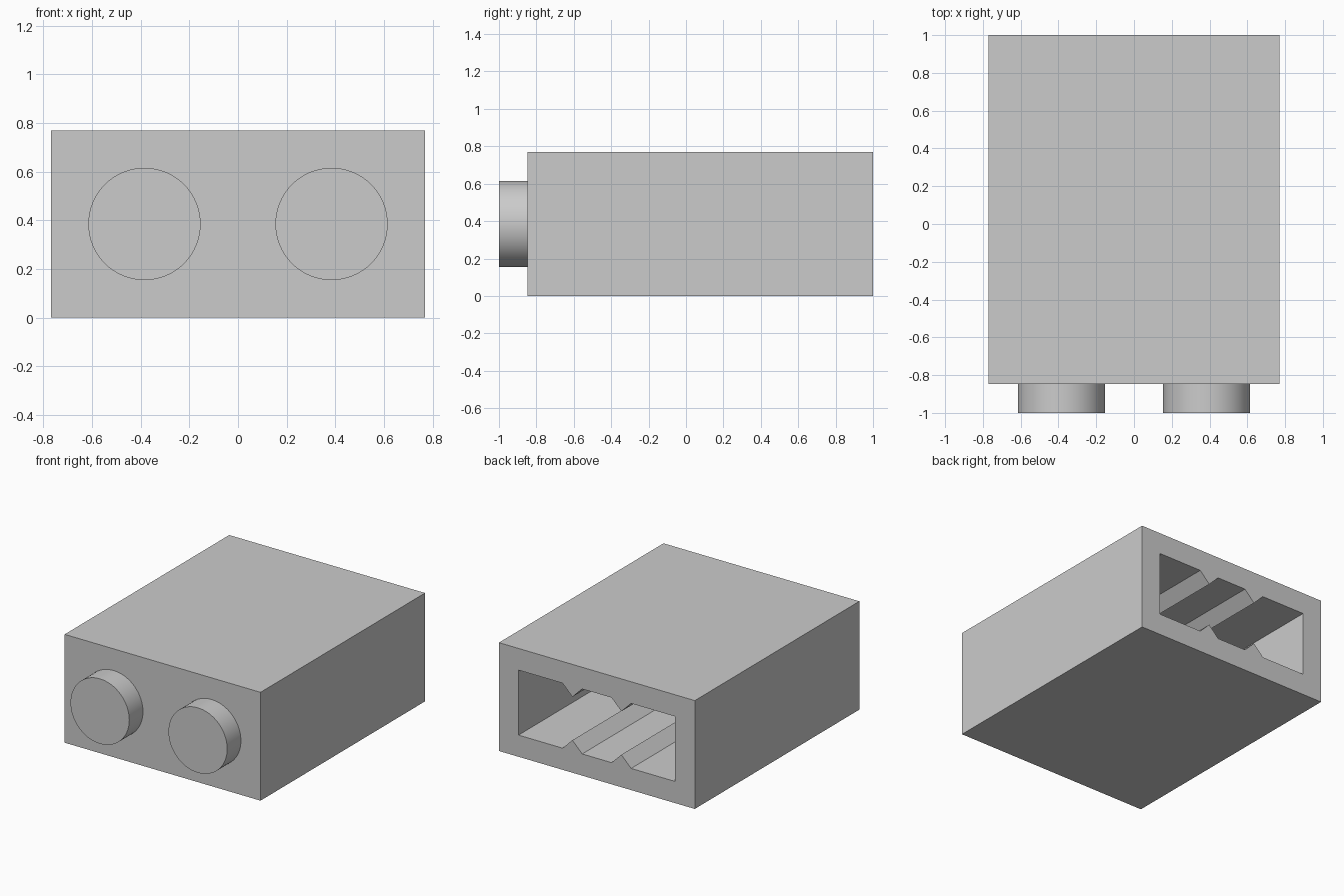
import bpy
import bmesh
from math import radians
from mathutils import Matrix

if "Cube" in bpy.data.objects:
    bpy.data.objects.remove(bpy.data.objects["Cube"], do_unlink=True)

# Proportions
U = 2 / 20.8                 # one design unit
HALF_W, HEIGHT = 8 * U, 8 * U
WALL = 1.6 * U
FRONT, BACK = -1 + WALL, 1.0
MID = HEIGHT / 2

grey = bpy.data.materials.new("light_grey")
grey.use_nodes = True
colour = (0.6, 0.6, 0.6, 1)
grey.diffuse_color = colour
grey.node_tree.nodes["Principled BSDF"].inputs["Base Color"].default_value = colour


def make_object(name, bm):
    bmesh.ops.recalc_face_normals(bm, faces=bm.faces)
    mesh = bpy.data.meshes.new(name)
    bm.to_mesh(mesh)
    bm.free()
    mesh.materials.append(grey)
    obj = bpy.data.objects.new(name, mesh)
    bpy.context.collection.objects.link(obj)
    return obj


def prism(name, outline, y0, y1):
    """Extrude an (x, z) outline along y."""
    bm = bmesh.new()
    face = bm.faces.new([bm.verts.new((x, y0, z)) for x, z in outline])
    moved = bmesh.ops.extrude_face_region(bm, geom=[face], use_keep_orig=True)["geom"]
    verts = [v for v in moved if isinstance(v, bmesh.types.BMVert)]
    bmesh.ops.translate(bm, vec=(0, y1 - y0, 0), verts=verts)
    return make_object(name, bm)


# Outer block
block = prism("block_shell",
              [(-HALF_W, 0), (HALF_W, 0), (HALF_W, HEIGHT), (-HALF_W, HEIGHT)],
              FRONT, BACK)

# Rear cavity with V-shaped ridges on its floor and ceiling
half_h = MID - WALL
ridge = 0.8 * U
quarter = [(HALF_W - WALL, half_h), (2 * U + ridge, half_h),
           (2 * U, half_h - ridge), (2 * U - ridge, half_h)]
upper = quarter + [(-x, h) for x, h in reversed(quarter)]
outline = [(x, MID + h) for x, h in upper] + [(x, MID - h) for x, h in reversed(upper)]
cutter = prism("cavity_cutter", outline, FRONT + WALL, BACK + WALL)
cutter.hide_render = True

cut = block.modifiers.new("cavity", "BOOLEAN")
cut.operation = "DIFFERENCE"
cut.solver = "EXACT"
cut.object = cutter
bpy.context.view_layer.objects.active = block
bpy.ops.object.modifier_apply(modifier=cut.name)
bpy.data.objects.remove(cutter, do_unlink=True)

# Round studs on the front
for side, x in (("left", 4 * U), ("right", -4 * U)):
    bm = bmesh.new()
    place = Matrix.Translation((x, (FRONT - 1) / 2, MID)) @ Matrix.Rotation(radians(90), 4, "X")
    bmesh.ops.create_cone(bm, cap_ends=True, segments=64, radius1=2.4 * U,
                          radius2=2.4 * U, depth=WALL, matrix=place)
    stud = make_object(side + "_stud", bm)
    bpy.ops.object.select_all(action="DESELECT")
    stud.select_set(True)
    bpy.context.view_layer.objects.active = stud
    bpy.ops.object.shade_smooth_by_angle(angle=radians(30))
